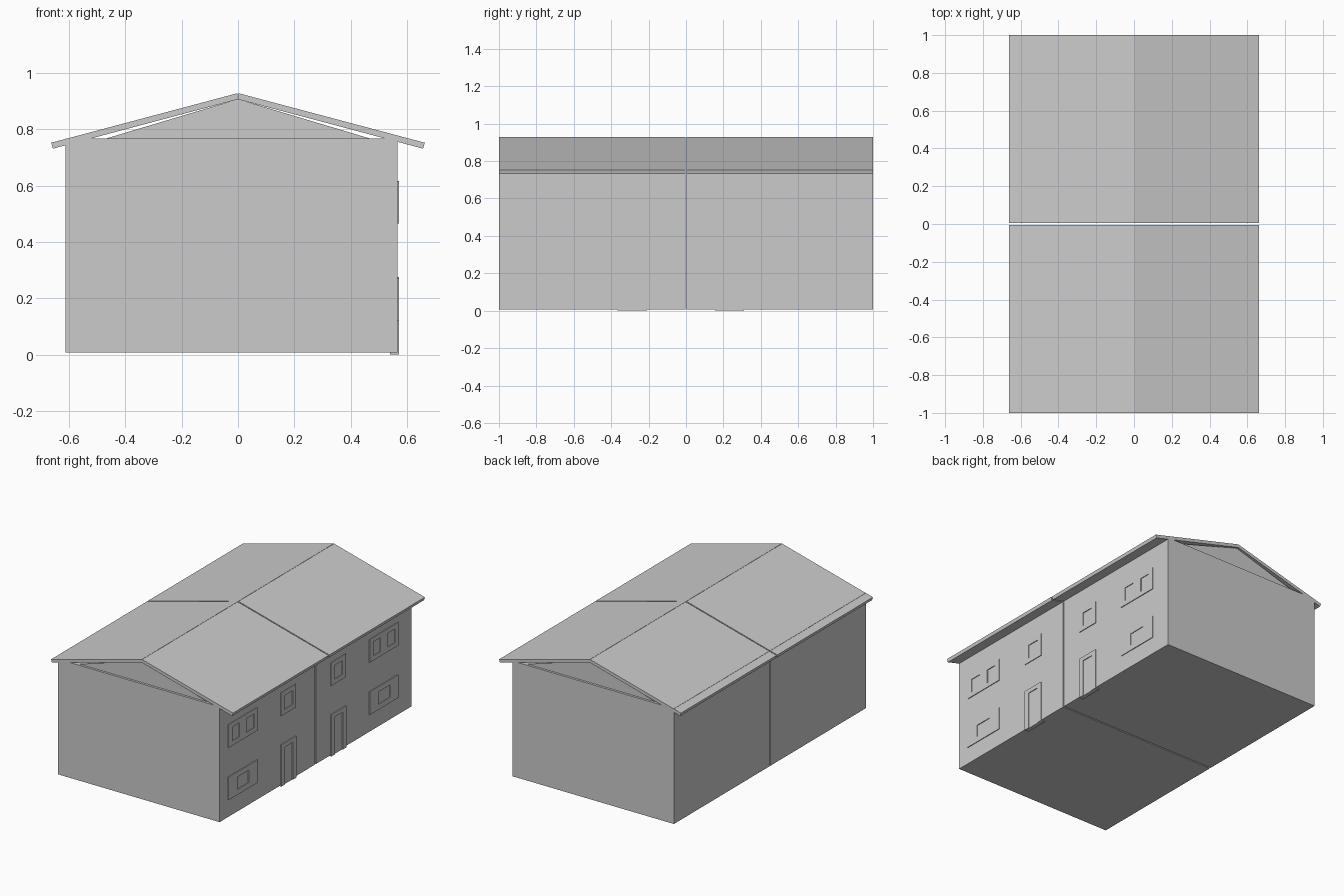
import bpy, bmesh

if "Cube" in bpy.data.objects:
    bpy.data.objects.remove(bpy.data.objects["Cube"])

WALL_X0, WALL_X1 = -0.612, 0.566   # back and front of the houses
GAP = 0.004                        # half of the joint between the two houses


def mesh_object(name, bm):
    bmesh.ops.recalc_face_normals(bm, faces=bm.faces[:])
    me = bpy.data.meshes.new(name)
    bm.to_mesh(me)
    bm.free()
    ob = bpy.data.objects.new(name, me)
    bpy.context.collection.objects.link(ob)
    return ob


def add_prism(bm, profile, y0, y1):
    """Extrude an x-z profile along y."""
    face = bm.faces.new([bm.verts.new((x, y0, z)) for x, z in profile])
    ext = bmesh.ops.extrude_face_region(bm, geom=[face])
    verts = [g for g in ext["geom"] if isinstance(g, bmesh.types.BMVert)]
    bmesh.ops.translate(bm, verts=verts, vec=(0, y1 - y0, 0))


def prism(name, profile, y0, y1):
    bm = bmesh.new()
    add_prism(bm, profile, y0, y1)
    return mesh_object(name, bm)


def add_box(bm, x0, x1, y0, y1, z0, z1):
    add_prism(bm, [(x0, z0), (x1, z0), (x1, z1), (x0, z1)], y0, y1)


def frame(name, yc, width, z0, z1, openings, rail_bottom, rail_top, x0=0.55, x1=0.571):
    """Upright posts around each opening, with rails above and below it.
    Openings are (start, end) offsets from the centre yc."""
    bm = bmesh.new()
    y = -width / 2
    for a, b in openings:
        add_box(bm, x0, x1, yc + y, yc + a, z0, z1)
        add_box(bm, x0, x1, yc + a, yc + b, z1 - rail_top, z1)
        if rail_bottom:
            add_box(bm, x0, x1, yc + a, yc + b, z0, z0 + rail_bottom)
        y = b
    add_box(bm, x0, x1, yc + y, yc + width / 2, z0, z1)
    return mesh_object(name, bm)


for s, side in ((-1, "near"), (1, "far")):
    # house body
    y0, y1 = sorted((s * GAP, s * 1.0))
    prism(f"walls_{side}", [(WALL_X0, 0.007), (WALL_X1, 0.007),
                            (WALL_X1, 0.767), (WALL_X0, 0.767)], y0, y1)

    # recessed gable infill
    g0, g1 = sorted((s * 0.012, s * 0.985))
    prism(f"gable_{side}", [(-0.475, 0.765), (0.475, 0.765), (0, 0.907)], g0, g1)

    # two sloping roof slabs
    for d, slope in ((-1, "back"), (1, "front")):
        prism(f"roof_{slope}_{side}", [(d * 0.001, 0.928), (d * 0.663, 0.752),
                                       (d * 0.657, 0.731), (d * 0.001, 0.906)], y0, y1)

    # windows and door, mirrored about the facade centre
    mid = -0.027
    door_y, wide_y = mid + s * 0.26, mid + s * 0.735
    frame(f"lower_window_{side}", wide_y, 0.30, 0.12, 0.272,
          [(-0.06, 0.06)], 0.035, 0.035)
    frame(f"upper_double_window_{side}", wide_y, 0.30, 0.465, 0.617,
          [(-0.113, -0.037), (0.037, 0.113)], 0.03, 0.03)
    frame(f"upper_single_window_{side}", door_y, 0.156, 0.465, 0.617,
          [(-0.042, 0.042)], 0.03, 0.03)
    frame(f"door_frame_{side}", door_y, 0.156, 0.0, 0.275,
          [(-0.042, 0.042)], 0, 0.028, 0.54, 0.572)
    bm = bmesh.new()
    add_box(bm, 0.54, 0.567, door_y - 0.042, door_y + 0.042, 0.0, 0.247)
    mesh_object(f"door_{side}", bm)
